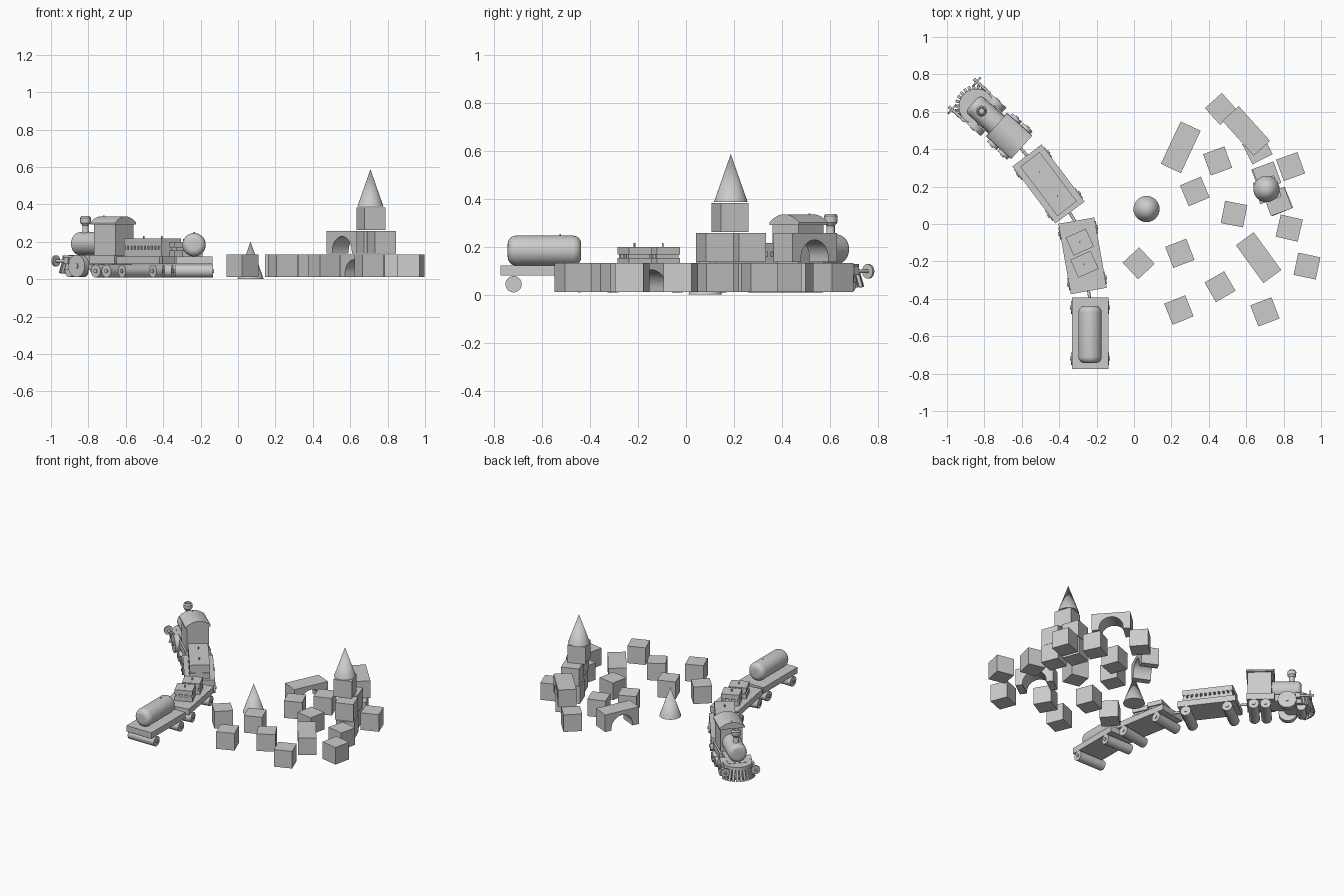
import bpy
import bmesh
from math import radians, pi, sin, cos
from mathutils import Matrix, Vector

if "Cube" in bpy.data.objects:
    bpy.data.objects.remove(bpy.data.objects["Cube"], do_unlink=True)

AXES = {"x": Matrix.Rotation(pi / 2, 4, "Y"), "y": Matrix.Rotation(pi / 2, 4, "X"), "z": Matrix()}
WORLD = Matrix()


def frame(x, y, deg, z=0):
    return Matrix.Translation((x, y, z)) @ Matrix.Rotation(radians(deg), 4, "Z")


def finish(name, bm, matrix):
    """Turn a bmesh into an object, smooth except at sharp edges."""
    bmesh.ops.recalc_face_normals(bm, faces=bm.faces)
    for f in bm.faces:
        f.smooth = True
    for e in bm.edges:
        e.smooth = e.is_manifold and e.calc_face_angle(pi) < 0.6
    mesh = bpy.data.meshes.new(name)
    bm.to_mesh(mesh)
    bm.free()
    obj = bpy.data.objects.new(name, mesh)
    obj.matrix_world = matrix
    bpy.context.collection.objects.link(obj)
    return obj


def box(name, size, loc, base=WORLD):
    bm = bmesh.new()
    bmesh.ops.create_cube(bm, size=1)
    bmesh.ops.scale(bm, vec=size, verts=bm.verts)
    return finish(name, bm, base @ Matrix.Translation(loc))


def cylinder(name, r, length, loc, base=WORLD, axis="z", top=None, segments=32):
    bm = bmesh.new()
    bmesh.ops.create_cone(bm, cap_ends=True, segments=segments, radius1=r,
                          radius2=r if top is None else top, depth=length)
    return finish(name, bm, base @ Matrix.Translation(loc) @ AXES[axis])


def lathe(name, profile, loc, base=WORLD, axis="z", segments=32):
    """Revolve (radius, height) points around an axis."""
    bm = bmesh.new()
    verts = [bm.verts.new((r, 0, h)) for r, h in profile]
    edges = [bm.edges.new(pair) for pair in zip(verts, verts[1:])]
    bmesh.ops.spin(bm, geom=verts + edges, axis=(0, 0, 1), cent=(0, 0, 0),
                   angle=2 * pi, steps=segments)
    bmesh.ops.remove_doubles(bm, verts=bm.verts, dist=1e-5)
    return finish(name, bm, base @ Matrix.Translation(loc) @ AXES[axis])


def prism(name, points, depth, base):
    """Extrude an (x, z) outline along y, centred."""
    bm = bmesh.new()
    face = bm.faces.new([bm.verts.new((x, -depth / 2, z)) for x, z in points])
    new = bmesh.ops.extrude_face_region(bm, geom=[face])["geom"]
    bmesh.ops.translate(bm, vec=(0, depth, 0),
                        verts=[v for v in new if isinstance(v, bmesh.types.BMVert)])
    return finish(name, bm, base)


def rod(name, a, b, r=0.008):
    a, b = Vector(a), Vector(b)
    turn = (b - a).to_track_quat("Z", "Y").to_matrix().to_4x4()
    cylinder(name, r, (b - a).length, (0, 0, 0), Matrix.Translation((a + b) / 2) @ turn, segments=12)


# Toy blocks: x, y, angle, level
SIDE, GROUND = 0.121, 0.0125
BLOCKS = [
    (0.025, -0.21, 43, 0), (0.245, -0.157, 21, 0), (0.24, -0.46, 22, 0),
    (0.46, -0.335, 30, 0), (0.7, -0.47, 21, 0), (0.925, -0.225, -12, 0),
    (0.83, -0.022, -13, 0), (0.535, 0.053, -11, 0), (0.325, 0.174, 23, 0),
    (0.447, 0.337, 20, 0), (0.837, 0.307, 20, 0), (0.465, 0.615, 42, 0),
    (0.66, 0.4, 27, 0), (0.705, 0.255, 20, 0), (0.772, 0.12, 22, 0),
    (0.71, 0.257, 20, 1), (0.768, 0.12, 20, 1), (0.712, 0.183, 20, 2),
]
for x, y, deg, level in BLOCKS:
    z = GROUND + SIDE / 2 + level * (SIDE + 0.004)
    box("cube_block", (SIDE, SIDE, SIDE), (0, 0, z), frame(x, y, deg))

# Arch blocks
arc = [(0.078 * cos(i * pi / 20), 0.014 + 0.078 * sin(i * pi / 20)) for i in range(21)]
outline = [(0.125, 0), (0.125, SIDE), (-0.125, SIDE), (-0.125, 0), (-0.078, 0)] + arc[::-1] + [(0.078, 0)]
for x, y, deg, z in [(0.25, 0.41, 65, GROUND), (0.666, -0.18, -54, GROUND), (0.6, 0.498, -48, 0.137)]:
    prism("arch_block", outline, 0.118, frame(x, y, deg, z))

# Cone blocks
for x, y, z in [(0.067, 0.08, 0.002), (0.708, 0.187, 0.388)]:
    cylinder("cone_block", 0.07, 0.2, (0, 0, z + 0.1), frame(x, y, 0), top=0)


def roller(base, u, r=0.034):
    """Full-width wheel pair with small hubs."""
    cylinder("wheel_roller", r, 0.204, (u, 0, r + 0.01), base, "y")
    cylinder("wheel_hub", 0.011, 0.216, (u, 0, r + 0.01), base, "y", segments=16)


def pin(base, x, y, z):
    cylinder("top_pin", 0.004, 0.02, (x, y, z), base, segments=12)


# Wagons: local +x is the travel direction
tank_car, crate_car, plank_car = (
    frame(-0.235, -0.583, 90), frame(-0.275, -0.17, 100), frame(-0.457, 0.214, 127))
for car in (tank_car, crate_car, plank_car):
    box("wagon_bed", (0.382, 0.195, 0.042), (0, 0, 0.102), car)
    for u in (-0.137, 0.137):
        roller(car, u)

# Tank with rounded ends
bend = [(0.0275 + 0.035 * sin(i * pi / 12), 0.1185 + 0.035 * cos(i * pi / 12)) for i in range(7)]
half = [(0, 0.1535)] + bend
lathe("tank", half + [(r, -h) for r, h in half[::-1]], (-0.008, 0, 0.1845), tank_car, "x")
pin(tank_car, 0.058, 0, 0.243)


def slatted_load(name, base, length, width, top):
    """Two boards separated by a row of spacers, with a raised lid."""
    low, thick = 0.122, (top - 0.122) * 0.4
    box(name + "_base", (length, width, thick), (0, 0, low + thick / 2), base)
    box(name + "_lid", (length, width, thick), (0, 0, top - thick / 2), base)
    count = int(length / 0.03)
    for i in range(count):
        u = (i + 0.5) * length / count - length / 2
        box(name + "_spacer", (0.018, width - 0.006, top - low - thick),
            (u, 0, (low + top) / 2), base)


slatted_load("plank_load", plank_car, 0.33, 0.13, 0.217)
for u in (-0.08, 0.08):
    pin(plank_car, u, 0, 0.222)
for x, y in [(-0.29, -0.097), (-0.265, -0.215)]:
    crate = frame(x, y, 24)
    slatted_load("crate", crate, 0.118, 0.105, 0.2)
    pin(crate, 0, 0, 0.206)

# Locomotive
loco = frame(-0.762, 0.556, 138)
box("loco_chassis", (0.34, 0.13, 0.05), (-0.035, 0, 0.105), loco)
box("cab_floor", (0.18, 0.17, 0.045), (-0.125, 0, 0.108), loco)
for u in (-0.17, -0.093):
    roller(loco, u)
for v in (-0.085, 0.085):
    cylinder("drive_wheel", 0.06, 0.035, (0.045, v, 0.071), loco, "y")
    cylinder("drive_hub", 0.014, 0.045, (0.045, v, 0.071), loco, "y", segments=16)
cylinder("drive_axle", 0.012, 0.17, (0.045, 0, 0.071), loco, "y", segments=16)
roller_front = cylinder("front_roller", 0.03, 0.12, (0.135, 0, 0.042), loco, "y")

# Boiler with a rounded nose
nose = [(0.035 + 0.027 * cos(i * pi / 12), 0.108 + 0.027 * sin(i * pi / 12)) for i in range(7)]
lathe("boiler", [(0, -0.09), (0.062, -0.09)] + nose + [(0, 0.135)], (0, 0, 0.19), loco, "x")

# Chimney
lathe("chimney", [(0, 0.235), (0.026, 0.235), (0.017, 0.26), (0.017, 0.288), (0.028, 0.302),
                  (0.029, 0.328), (0.022, 0.338), (0.017, 0.338), (0.015, 0.31), (0, 0.31)],
      (0.072, 0, 0), loco)

# Cab with an arched roof
box("cab", (0.155, 0.145, 0.18), (-0.132, 0, 0.215), loco)
crown = [(0.083 - 0.166 * i / 16, 0.302 + 0.034 * sin(i * pi / 16) ** 0.8) for i in range(17)]
roof_base = loco @ Matrix.Translation((-0.128, 0, 0)) @ Matrix.Rotation(pi / 2, 4, "Z")
prism("cab_roof", crown[::1] + [(-0.083, 0.292), (0.083, 0.292)], 0.18, roof_base)
pin(loco, -0.06, 0, 0.33)

# Buffers
for v in (-0.1, 0.1):
    cylinder("buffer_rod", 0.008, 0.115, (0.16, v, 0.098), loco, "x", segments=12)
    cylinder("buffer_disc", 0.03, 0.01, (0.195, v, 0.098), loco, "x")
box("buffer_beam", (0.03, 0.215, 0.035), (0.115, 0, 0.1), loco)

# Fan-shaped slatted guard at the front
cylinder("guard_plate", 0.095, 0.02, (0.108, 0, 0.118), loco)
for i in range(11):
    fan = loco @ Matrix.Translation((0.105, 0, 0.078)) @ Matrix.Rotation(radians(-65 + 13 * i), 4, "Z")
    tilt = Matrix.Translation((0.098, 0, 0)) @ Matrix.Rotation(radians(-16), 4, "Y")
    box("guard_slat", (0.014, 0.016, 0.095), (0, 0, 0), fan @ tilt)
cylinder("guard_core", 0.088, 0.06, (0.108, 0, 0.08), loco, top=0.075)

# Couplings between the vehicles
train = [tank_car, crate_car, plank_car, loco]
for rear, front in zip(train, train[1:]):
    rod("coupling", rear @ Vector((0.17, 0, 0.1)), front @ Vector((-0.17, 0, 0.1)))
